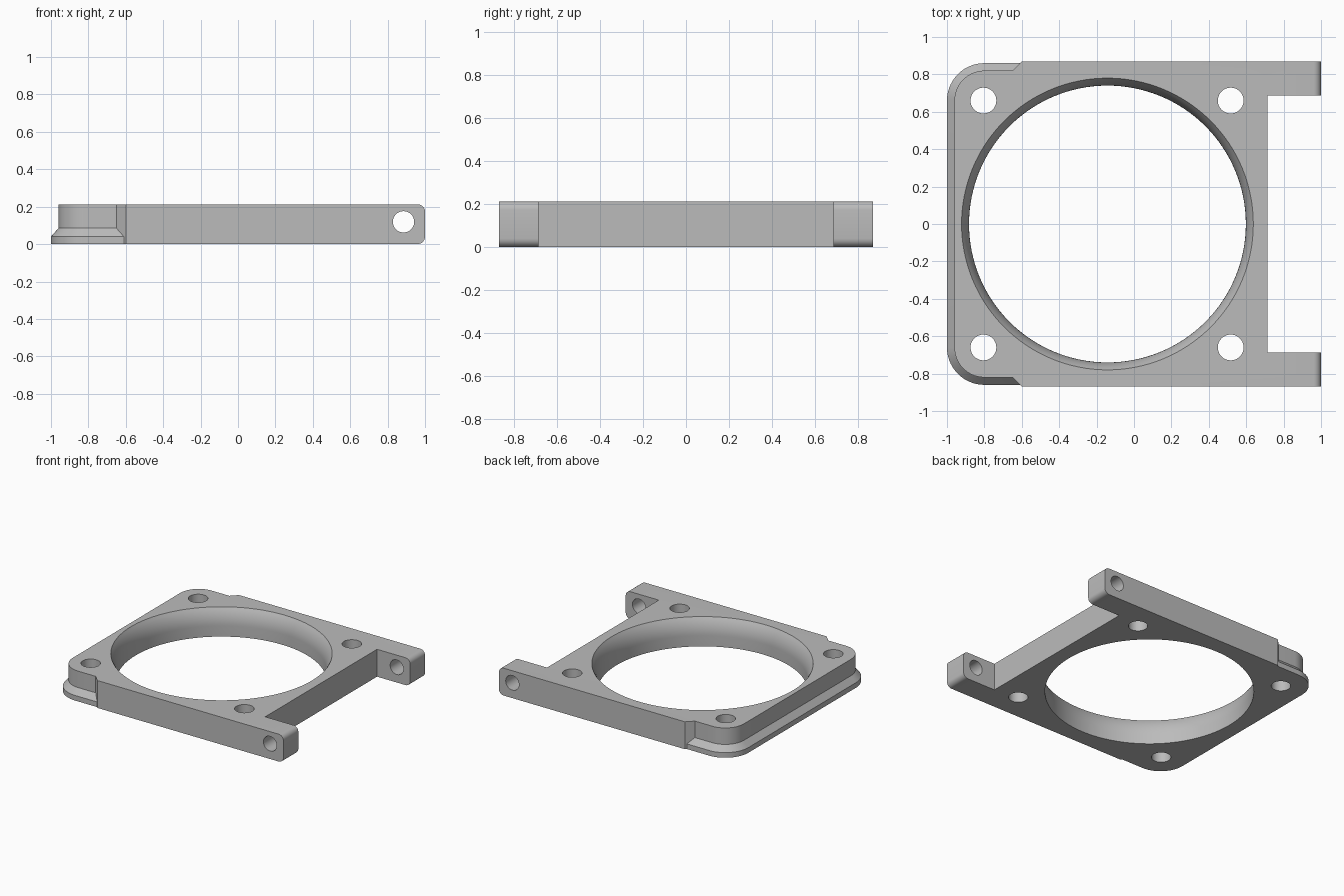
import bpy, bmesh
from math import sin, cos, pi, sqrt
from mathutils import Vector, Matrix

if "Cube" in bpy.data.objects:
    bpy.data.objects.remove(bpy.data.objects["Cube"])

HEIGHT = 0.213
ARM_ROUND = 0.04
BORE_X, BORE_R, BORE_FLARE, FLARE_DEPTH = -0.142, 0.74, 0.04, 0.13

metal = bpy.data.materials.new("grey metal")
metal.use_nodes = True
grey = (0.5, 0.5, 0.5, 1)
metal.diffuse_color = grey
metal.node_tree.nodes["Principled BSDF"].inputs["Base Color"].default_value = grey


def loft(rings):
    """Closed solid through equal-length rings of points."""
    bm = bmesh.new()
    loops = [[bm.verts.new(p) for p in ring] for ring in rings]
    n = len(loops[0])
    for low, high in zip(loops, loops[1:]):
        for i in range(n):
            j = (i + 1) % n
            bm.faces.new((low[i], low[j], high[j], high[i]))
    bm.faces.new(loops[0][::-1])
    bm.faces.new(loops[-1])
    bmesh.ops.recalc_face_normals(bm, faces=bm.faces[:])
    return bm


def make_object(name, bm):
    mesh = bpy.data.meshes.new(name)
    bm.to_mesh(mesh)
    bm.free()
    mesh.materials.append(metal)
    obj = bpy.data.objects.new(name, mesh)
    bpy.context.collection.objects.link(obj)
    return obj


def circle(x, y, z, r, n):
    return [(x + r * cos(2 * pi * i / n), y + r * sin(2 * pi * i / n), z) for i in range(n)]


def outline(z, lip):
    """Plan of the plate; lip widens only the rounded left end."""
    half = [(0.715, 0.687), (1, 0.687), (1, 0.87), (-0.60, 0.87), (-0.65 + lip, 0.82 + lip)]
    r = 0.16 + lip
    steps = 14
    for i in range(steps + 1):
        a = pi / 2 + pi / 2 * i / steps
        half.append((-0.80 + r * cos(a), 0.66 + r * sin(a)))
    return [(x, y, z) for x, y in half] + [(x, -y, z) for x, y in reversed(half)]


# Plate with stepped, sloping lip and two hinge arms
bm = loft([outline(0, 0.04), outline(0.04, 0.04), outline(0.085, 0), outline(HEIGHT, 0)])
bmesh.ops.dissolve_limit(bm, angle_limit=0.01, verts=bm.verts[:], edges=bm.edges[:])
arm_edges = [e for e in bm.edges if all(v.co.x > 0.999 for v in e.verts)
             and abs(e.verts[0].co.z - e.verts[1].co.z) < 0.001]
bmesh.ops.bevel(bm, geom=arm_edges, offset=ARM_ROUND, segments=6, profile=0.5, affect='EDGES')
plate = make_object("mounting_plate", bm)

# Large bore, curving outward to the top face
R = (BORE_FLARE ** 2 + FLARE_DEPTH ** 2) / (2 * BORE_FLARE)
levels = [(-0.1, BORE_R)]
for i in range(9):
    d = FLARE_DEPTH * i / 8
    levels.append((HEIGHT - FLARE_DEPTH + d, BORE_R + R - sqrt(R * R - d * d)))
levels.append((HEIGHT + 0.1, levels[-1][1]))
cutters = [make_object("bore_cutter", loft([circle(BORE_X, 0, z, r, 128) for z, r in levels]))]

# Four vertical screw holes
for x in (-0.805, 0.517):
    for y in (-0.66, 0.66):
        cutters.append(make_object("screw_hole_cutter",
                                   loft([circle(x, y, z, 0.069, 40) for z in (-0.1, HEIGHT + 0.1)])))

# Hinge pin hole through both arms
pin = loft([circle(0, 0, z, 0.057, 40) for z in (-1, 1)])
bmesh.ops.transform(pin, verts=pin.verts[:],
                    matrix=Matrix.Translation(Vector((0.885, 0, 0.119))) @ Matrix.Rotation(pi / 2, 4, 'X'))
cutters.append(make_object("pin_hole_cutter", pin))

# Cut the holes, then discard the cutters
bpy.context.view_layer.objects.active = plate
for cutter in cutters:
    cutter.hide_render = True
    mod = plate.modifiers.new("cut", 'BOOLEAN')
    mod.operation = 'DIFFERENCE'
    mod.solver = 'EXACT'
    mod.object = cutter
    bpy.ops.object.modifier_apply(modifier=mod.name)
    bpy.data.objects.remove(cutter)

bpy.ops.object.select_all(action='DESELECT')
plate.select_set(True)
bpy.ops.object.shade_smooth_by_angle(angle=0.45)
